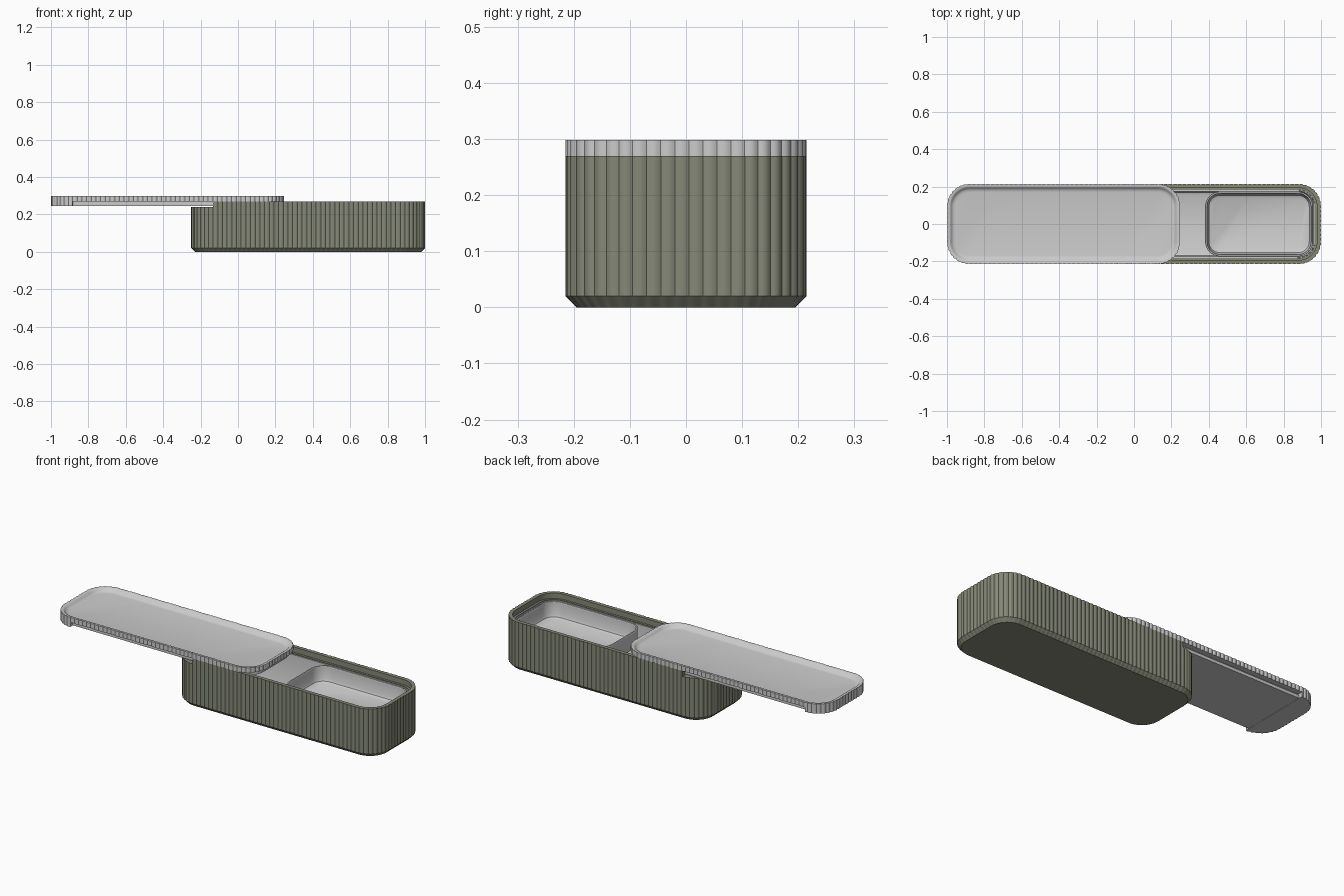
import bpy
from math import sin, cos, pi, radians

if "Cube" in bpy.data.objects:
    bpy.data.objects.remove(bpy.data.objects["Cube"])


def material(name, col):
    m = bpy.data.materials.new(name)
    m.diffuse_color = (*col, 1)
    m.use_nodes = True
    m.node_tree.nodes["Principled BSDF"].inputs["Base Color"].default_value = m.diffuse_color
    return m


OLIVE = material("olive", (0.235, 0.25, 0.185))


def outline(x0, x1, hy, r, ribs, per):
    """Rounded rectangle sampled evenly: (point, normal, rib depth factor)."""
    cx, lx, ly = (x0 + x1) / 2, (x1 - x0) / 2 - r, hy - r
    arc = pi * r / 2
    # straight side then corner, four times, counter-clockwise from the right side
    sides = [(2 * ly, lx + r, -ly, 0), (2 * lx, lx, ly + r, pi / 2),
             (2 * ly, -lx - r, ly, pi), (2 * lx, -lx, -ly - r, 3 * pi / 2)]
    total = sum(s[0] + arc for s in sides)
    n = ribs * per
    pts = []
    for i in range(n):
        d = total * i / n
        for length, sx, sy, a in sides:
            if d <= length:
                p = (cx + sx - sin(a) * d, sy + cos(a) * d)
                break
            d -= length
            if d <= arc:
                ex, ey = sx - sin(a) * length, sy + cos(a) * length
                mx, my = ex - cos(a) * r, ey - sin(a) * r
                a += d / r
                p = (cx + mx + cos(a) * r, my + sin(a) * r)
                break
            d -= arc
        pts.append((p, (cos(a), sin(a)), 1 - sin(pi * (i % per) / per)))
    return pts


def loft(name, pts, rings, step=None, mat=None):
    """rings: (inset, z, rib depth). step: (x limit, z limit) lowers the left end."""
    n = len(pts)
    verts, faces = [], []
    for inset, z, rib in rings:
        for (x, y), (nx, ny), f in pts:
            o = inset + rib * f
            zz = min(z, step[1]) if step and x < step[0] else z
            verts.append((x - nx * o, y - ny * o, zz))
    for k in range(len(rings) - 1):
        for i in range(n):
            j = (i + 1) % n
            faces.append((k * n + i, k * n + j, (k + 1) * n + j, (k + 1) * n + i))
    faces.append(tuple(reversed(range(n))))
    faces.append(tuple(range((len(rings) - 1) * n, len(rings) * n)))
    me = bpy.data.meshes.new(name)
    me.from_pydata(verts, [], faces)
    ob = bpy.data.objects.new(name, me)
    bpy.context.collection.objects.link(ob)
    if mat:
        me.materials.append(mat)
    bpy.ops.object.select_all(action='DESELECT')
    ob.select_set(True)
    bpy.context.view_layer.objects.active = ob
    bpy.ops.object.shade_smooth_by_angle(angle=radians(30))
    return ob


RIB = 0.004
body = outline(-0.25, 1.0, 0.215, 0.12, 126, 6)
lid = outline(-1.0, 0.247, 0.215, 0.12, 126, 6)
plain = outline(-0.25, 1.0, 0.215, 0.12, 40, 4)
lid_plain = outline(-1.0, 0.247, 0.215, 0.12, 40, 4)

# Fluted case: bevelled foot, lowered left end, inner ledge and cavity
loft("case", body, [
    (0.02, 0, 0), (0, 0.02, RIB), (0, 0.27, RIB), (0.022, 0.27, 0),
    (0.022, 0.24, 0), (0.034, 0.24, 0), (0.034, 0.02, 0)],
    step=(-0.13, 0.24), mat=OLIVE)

# Pale liner inside the case
loft("liner", plain, [
    (0.05, 0.022, 0), (0.0345, 0.035, 0), (0.0345, 0.236, 0),
    (0.040, 0.236, 0), (0.040, 0.06, 0), (0.046, 0.046, 0), (0.06, 0.04, 0)])

# Shallow tray at the right end
tray = outline(0.38, 0.957, 0.173, 0.08, 32, 4)
loft("inner_tray", tray, [
    (0.025, 0.13, 0), (0.008, 0.138, 0), (0, 0.155, 0), (0, 0.233, 0),
    (0.002, 0.236, 0), (0.009, 0.236, 0), (0.011, 0.233, 0),
    (0.014, 0.17, 0), (0.02, 0.157, 0), (0.034, 0.15, 0)])

# Fluted sliding lid, dished on top, with a skirt at the left end
loft("lid", lid, [
    (0.03, 0.27, 0), (0.03, 0.27, 0), (0, 0.27, RIB), (0, 0.298, RIB),
    (0.014, 0.298, 0), (0.02, 0.295, 0), (0.026, 0.286, 0),
    (0.034, 0.281, 0), (0.046, 0.279, 0)][1:],
    step=None)
skirt_pts = [p for p in lid if p[0][0] < -0.88]
loft("lid_skirt", skirt_pts, [(0, 0.244, RIB), (0, 0.271, RIB)])

# Runner under the lid: neck and wider tongue
loft("lid_runner", lid_plain, [
    (0.024, 0.245, 0), (0.024, 0.262, 0), (0.031, 0.262, 0), (0.031, 0.272, 0)])
